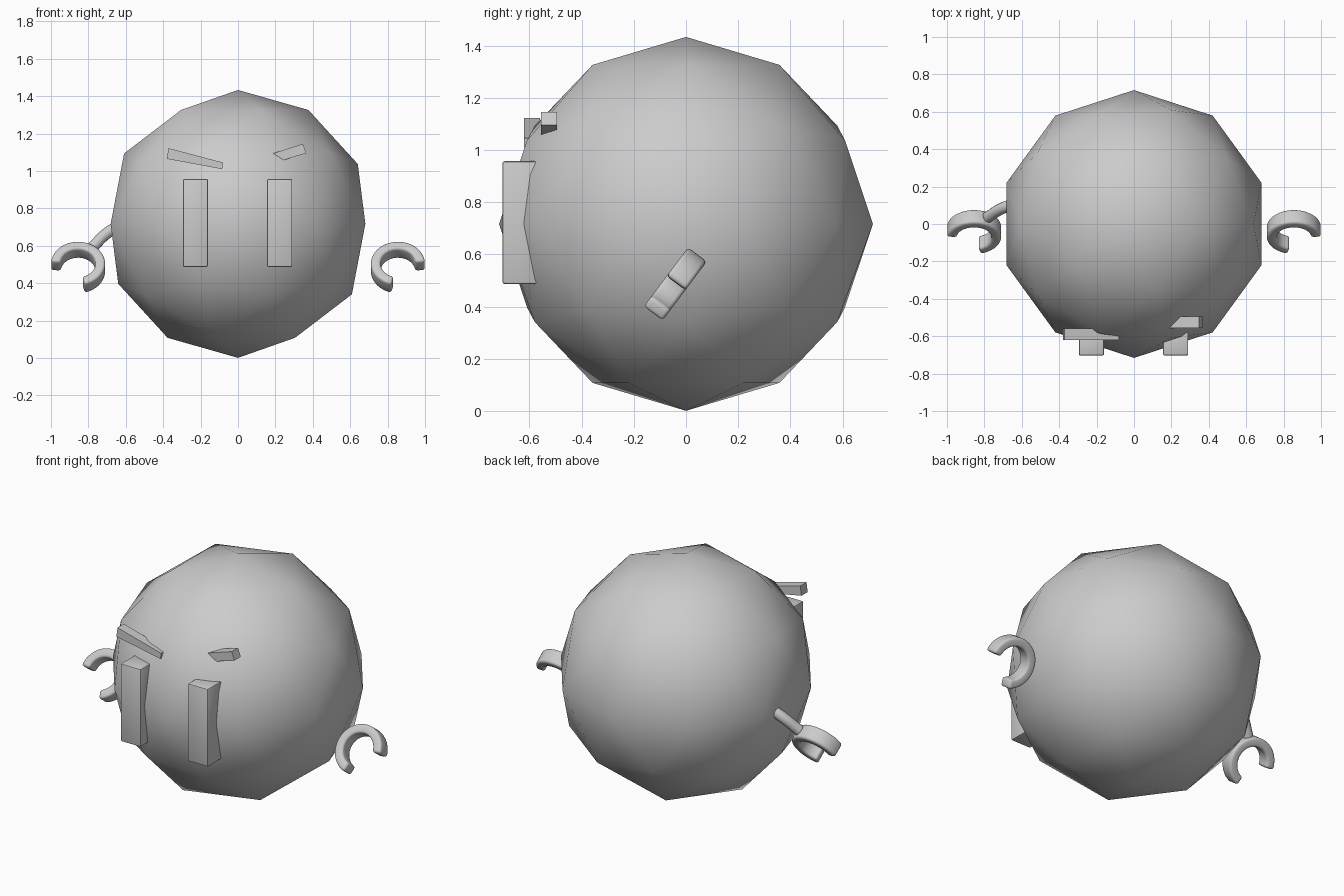
import bpy, bmesh
from math import sin, cos, radians
from mathutils import Vector

if "Cube" in bpy.data.objects:
    bpy.data.objects.remove(bpy.data.objects["Cube"])


def finish(ob, bevel, segments, angle=35):
    """Round the edges and smooth the soft ones."""
    bpy.context.view_layer.objects.active = ob
    for o in bpy.context.selected_objects:
        o.select_set(False)
    ob.select_set(True)
    if bevel:
        m = ob.modifiers.new("bevel", 'BEVEL')
        m.width, m.segments, m.limit_method = bevel, segments, 'ANGLE'
        m.angle_limit = radians(40)
        bpy.ops.object.modifier_apply(modifier="bevel")
    bpy.ops.object.shade_smooth_by_angle(angle=radians(angle))


def from_bmesh(name, bm):
    bmesh.ops.recalc_face_normals(bm, faces=bm.faces)
    me = bpy.data.meshes.new(name)
    bm.to_mesh(me)
    bm.free()
    ob = bpy.data.objects.new(name, me)
    bpy.context.collection.objects.link(ob)
    return ob


def slab(name, outline, y0, y1):
    """Extrude an x-z outline from y0 to y1."""
    bm = bmesh.new()
    face = bm.faces.new([bm.verts.new((x, y0, z)) for x, z in outline])
    ext = bmesh.ops.extrude_face_region(bm, geom=[face])
    bmesh.ops.translate(bm, vec=(0, y1 - y0, 0),
                        verts=[v for v in ext['geom'] if isinstance(v, bmesh.types.BMVert)])
    return from_bmesh(name, bm)


def hand(name, side):
    """Open C-shaped grip: rectangle swept round a tilted arc."""
    up, axis = Vector((0, 0.6, 0.8)), Vector((0, -0.8, 0.6))
    centre = Vector((0.855 * side, -0.043, 0.484))
    r_in, r_out, half, steps = 0.092, 0.145, 0.045, 28
    bm, rings = bmesh.new(), []
    for i in range(steps + 1):
        a = radians(4 + 252 * i / steps)
        d = Vector((side * cos(a), 0, 0)) + up * sin(a)
        rings.append([bm.verts.new(centre + d * r + axis * h) for r, h in
                      ((r_in, -half), (r_out, -half), (r_out, half), (r_in, half))])
    for p, q in zip(rings, rings[1:]):
        for k in range(4):
            n = (k + 1) % 4
            bm.faces.new((p[k], p[n], q[n], q[k]))
    bm.faces.new(rings[0])
    bm.faces.new(rings[-1])
    finish(from_bmesh(name, bm), 0.014, 3, 50)


# Faceted ball body with smooth shading
bpy.ops.mesh.primitive_ico_sphere_add(subdivisions=2, radius=0.716, location=(0, 0, 0.717))
bpy.context.object.name = "body"
bpy.ops.object.shade_smooth()

# Tall block eyes
for name, x0, x1 in (("left_eye", -0.295, -0.160), ("right_eye", 0.155, 0.290)):
    eye = slab(name, [(x0, 0.487), (x1, 0.487), (x1, 0.957), (x0, 0.957)], -0.703, -0.56)
    finish(eye, 0.008, 2)

# Slanted brows, the right one sunk further into the body
slab("left_brow", [(-0.38, 1.065), (-0.085, 1.01), (-0.08, 1.045), (-0.372, 1.122)], -0.62, -0.56)
slab("right_brow", [(0.365, 1.095), (0.075, 1.007), (0.065, 1.055), (0.347, 1.145)], -0.556, -0.495)

# Hands
hand("left_hand", -1)
hand("right_hand", 1)

# Bent wrist rod on the left side
cu = bpy.data.curves.new("left_wrist", 'CURVE')
cu.dimensions, cu.bevel_depth, cu.bevel_resolution, cu.use_fill_caps = '3D', 0.031, 4, True
sp = cu.splines.new('BEZIER')
path = [(-0.60, 0.11, 0.72), (-0.69, 0.09, 0.675), (-0.785, 0.035, 0.585)]
sp.bezier_points.add(len(path) - 1)
for bp, co in zip(sp.bezier_points, path):
    bp.co = co
    bp.handle_left_type = bp.handle_right_type = 'AUTO'
wrist = bpy.data.objects.new("left_wrist", cu)
bpy.context.collection.objects.link(wrist)
